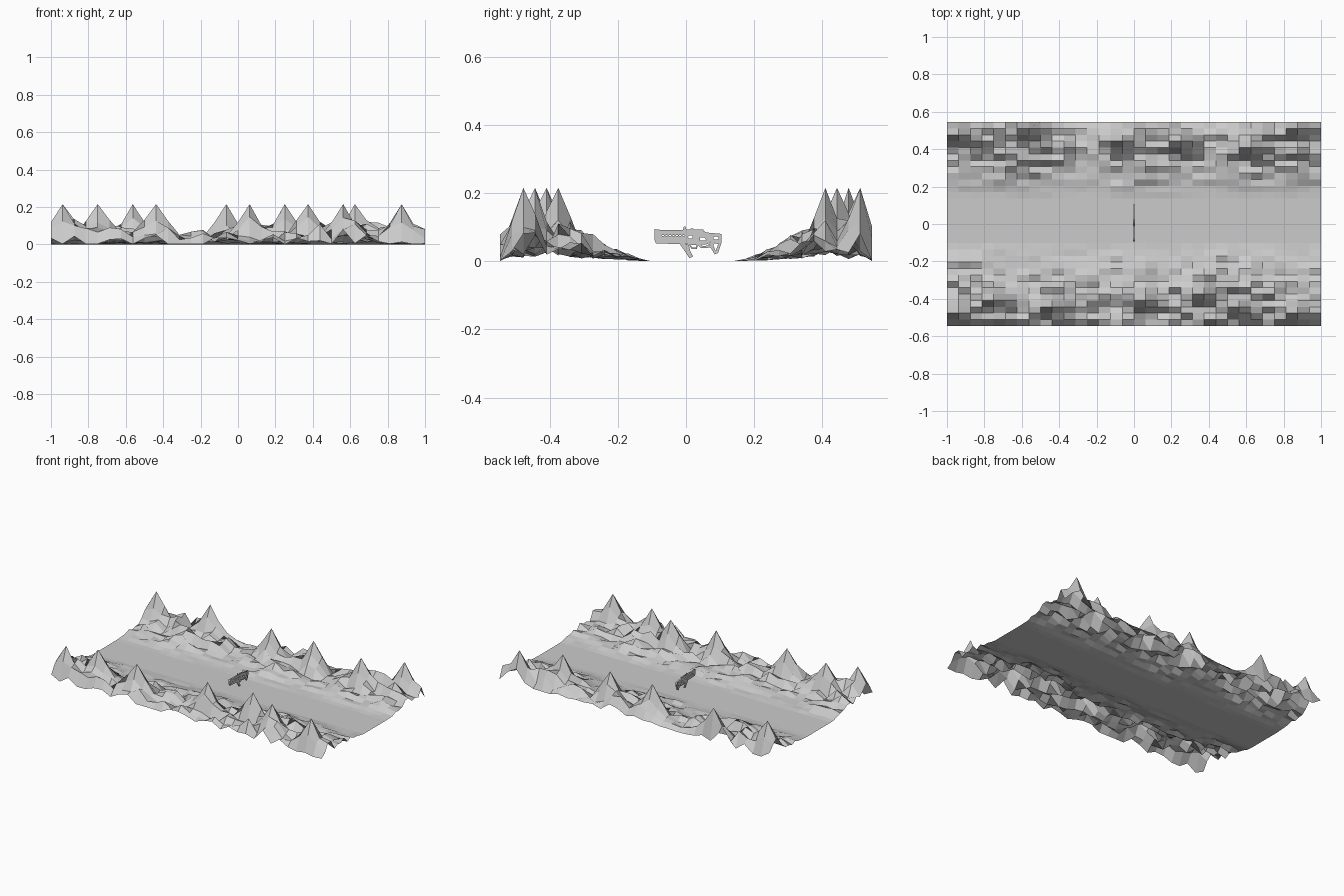
import bpy, bmesh, math, random

if "Cube" in bpy.data.objects:
    bpy.data.objects.remove(bpy.data.objects["Cube"])

random.seed(7)

# ---------- valley terrain: one low-poly sheet with two ridges ----------
N = 32
LX, LY, TOP = 1.0, 0.545, 0.215
PEAKS = [(-.9375, .477), (-.5625, .511), (-.0625, .443), (.25, .443), (.625, .409), (.875, .511),
         (-.9375, -.477), (-.75, -.409), (-.4375, -.443), (.0625, -.409), (.375, -.375),
         (.5625, -.443), (.875, -.477)]


def ridge(x, y):
    # slopes start at different distances on the two sides
    start = 0.15 if y > 0 else 0.11
    t = min(max((abs(y) - start) / 0.25, 0), 1)
    if t == 0:
        return 0.0
    lump = 0.75 + 0.25 * math.sin(9 * x + (1 if y > 0 else 3))
    if -0.36 < x < -0.12:
        lump *= 0.6
    h = 0.125 * t ** 1.2 * lump * random.uniform(0.15, 1.1)
    for px, py in PEAKS:
        d = math.hypot((x - px) / 0.135, (y - py) / 0.085)
        if d < 0.05:
            return TOP
        if d < 1:
            h = max(h, TOP * (1 - d) * random.uniform(0.85, 1.15))
    # outer rim falls away in places
    if abs(y) > 0.54:
        h *= random.choice((0.05, 0.3, 0.7))
    return min(h, 0.17)


bm = bmesh.new()
rows = []
for j in range(N + 1):
    y = -LY + 2 * LY * j / N
    rows.append([bm.verts.new((x, y, ridge(x, y)))
                 for x in (-LX + 2 * LX * i / N for i in range(N + 1))])
for j in range(N):
    for i in range(N):
        bm.faces.new((rows[j][i], rows[j][i + 1], rows[j + 1][i + 1], rows[j + 1][i]))
mesh = bpy.data.meshes.new("valley_terrain")
bm.to_mesh(mesh)
bm.free()
bpy.context.collection.objects.link(bpy.data.objects.new("valley_terrain", mesh))


# ---------- floating rifle: flat profiles (y, z in thousandths) ----------
def plate(name, outline, thick, holes=()):
    cu = bpy.data.curves.new(name, 'CURVE')
    cu.dimensions = '2D'
    cu.fill_mode = 'BOTH'
    cu.extrude = thick / 2
    for loop in (outline, *holes):
        s = cu.splines.new('POLY')
        s.points.add(len(loop) - 1)
        for p, (y, z) in zip(s.points, loop):
            p.co = (y / 1000, z / 1000, 0, 1)
        s.use_cyclic_u = True
    ob = bpy.data.objects.new(name, cu)
    ob.rotation_euler = (math.pi / 2, 0, math.pi / 2)
    bpy.context.collection.objects.link(ob)
    return ob


def rect(y0, z0, y1, z1):
    return [(y0, z0), (y1, z0), (y1, z1), (y0, z1)]


def oval(cy, cz, ry, rz, n=10):
    return [(cy + ry * math.cos(2 * math.pi * k / n), cz + rz * math.sin(2 * math.pi * k / n))
            for k in range(n)]


# barrel shroud with a row of vents
plate("barrel_shroud", [(-92, 62), (-88, 52), (-10, 50), (5, 52), (5, 90), (-10, 92), (-70, 91), (-92, 94)],
      0.010, [rect(y, 74, y + 6, 77) for y in range(-80, -8, 10)])
plate("lower_rail", rect(-86, 58, -5, 64), 0.012)

# receiver with openings
plate("receiver", [(5, 50), (60, 50), (72, 56), (88, 56), (104, 52), (104, 80), (60, 84), (50, 90), (5, 90)],
      0.010, [oval(13, 71, 7, 5), [(40, 60), (60, 60), (54, 70), (42, 70)], oval(88, 68, 8, 5)])

# skeleton grip and stock
plate("stock_frame", [(30, 52), (44, 38), (72, 40), (84, 20), (94, 24), (104, 54), (92, 58), (60, 54)],
      0.008, [[(46, 48), (50, 44), (72, 47), (64, 50)], [(80, 46), (87, 30), (95, 50), (84, 53)]])

# angled magazine and trigger guard
plate("magazine", [(-18, 50), (8, 50), (12, 30), (21, 14), (10, 9), (0, 24)], 0.008)
plate("trigger_guard", [(8, 50), (16, 36), (32, 36), (36, 50)], 0.004, [[(13, 48), (18, 40), (29, 40), (31, 48)]])

# sights and top rail
plate("front_sight", [(-10, 90), (-6, 102), (-2, 102), (2, 90)], 0.004)
plate("rear_sight", [(8, 90), (14, 96), (22, 95), (28, 90)], 0.005)
plate("top_rail", rect(-6, 90, 52, 93), 0.006)

# muzzle tube along y
bpy.ops.mesh.primitive_cylinder_add(vertices=10, radius=0.0045, depth=0.02,
                                    location=(0, -0.083, 0.075), rotation=(math.pi / 2, 0, 0))
bpy.context.object.name = "muzzle"
